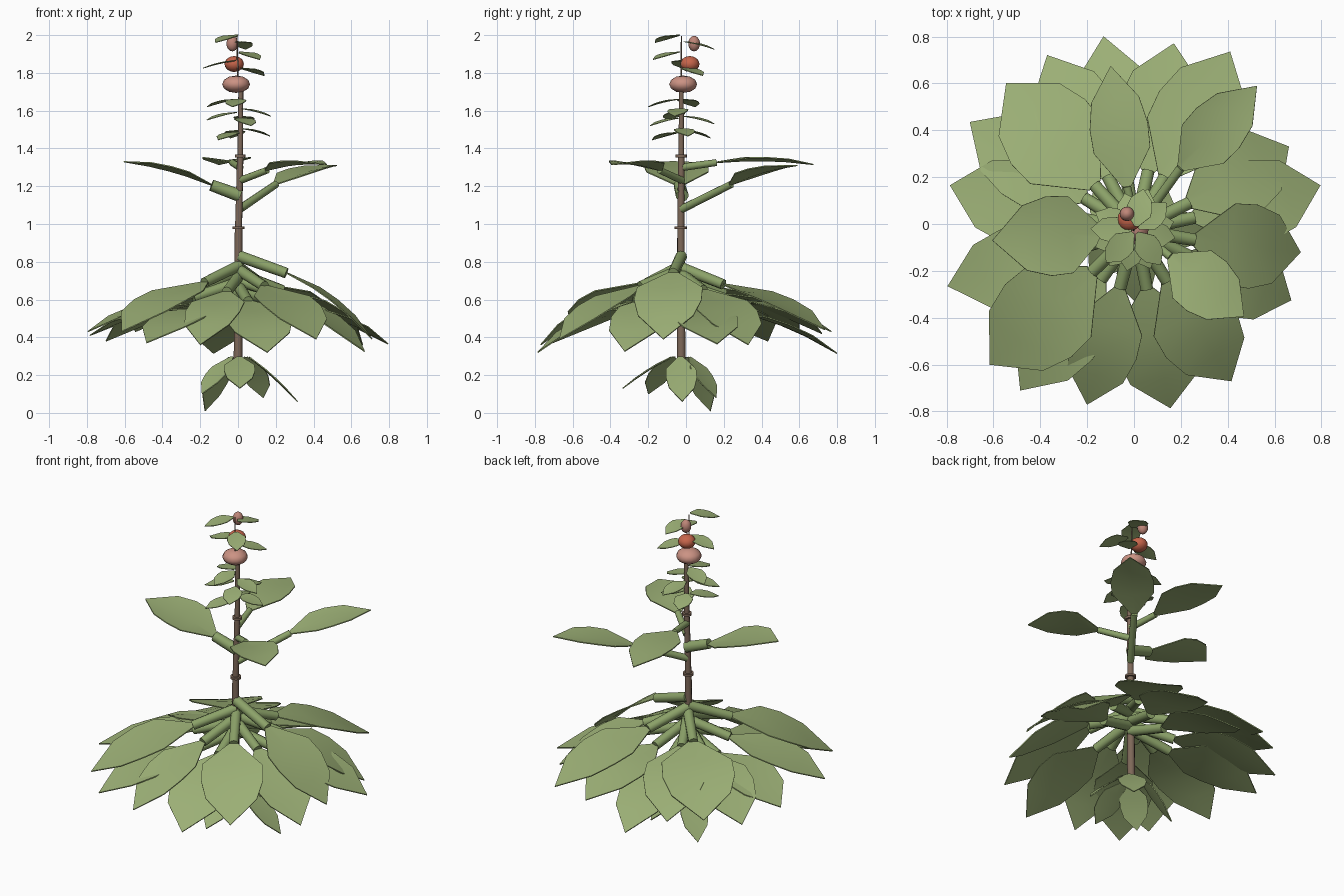
import bpy, bmesh, math
from mathutils import Vector

if "Cube" in bpy.data.objects:
    bpy.data.objects.remove(bpy.data.objects["Cube"])


def material(name, rgb):
    m = bpy.data.materials.new(name)
    m.diffuse_color = (*rgb, 1)
    m.use_nodes = True
    m.node_tree.nodes["Principled BSDF"].inputs["Base Color"].default_value = m.diffuse_color
    return m


LEAF = material("leaf green", (0.33, 0.43, 0.18))
STALK = material("stalk green", (0.26, 0.36, 0.14))
BARK = material("stem brown", (0.21, 0.14, 0.10))
PINK = material("petal pink", (0.60, 0.29, 0.23))
BUD = material("bud pink", (0.52, 0.24, 0.19))
RED = material("bloom red", (0.57, 0.13, 0.07))

AXIS = Vector((0.005, -0.025, 0))


def finish(bm, name, mat, angle=45, thick=0):
    """Make the object, give sheets a thin body, then smooth everything but sharp edges."""
    bmesh.ops.recalc_face_normals(bm, faces=bm.faces)
    me = bpy.data.meshes.new(name)
    bm.to_mesh(me)
    bm.free()
    ob = bpy.data.objects.new(name, me)
    bpy.context.collection.objects.link(ob)
    me.materials.append(mat)
    bpy.ops.object.select_all(action='DESELECT')
    ob.select_set(True)
    bpy.context.view_layer.objects.active = ob
    if thick:
        mod = ob.modifiers.new("thickness", 'SOLIDIFY')
        mod.thickness = thick
        mod.offset = 0
        bpy.ops.object.modifier_apply(modifier=mod.name)
    bpy.ops.object.shade_smooth_by_angle(angle=math.radians(angle))
    return ob


def tube(name, a, b, r1, r2, mat, sides=10):
    """Tapered cylinder between two points."""
    a, b = Vector(a), Vector(b)
    d = b - a
    bm = bmesh.new()
    bmesh.ops.create_cone(bm, cap_ends=True, segments=sides, radius1=r1, radius2=r2, depth=d.length)
    mat4 = d.to_track_quat('Z', 'Y').to_matrix().to_4x4()
    mat4.translation = (a + b) / 2
    bm.transform(mat4)
    return finish(bm, name, mat)


# Leaf outline: position along the midrib, share of the half width
OUTLINE = [(0, 0.15), (0.3, 0.97), (0.5, 1.0), (0.72, 0.82), (1, 0.0)]


def leaf(name, base, tip, half, arch, cup=0.2, thick=0.006):
    """Angular blade from base to tip, arched lengthwise, with raised side edges."""
    base, tip = Vector(base), Vector(tip)
    d = tip - base
    side = d.cross(Vector((0, 0, 1))).normalized()
    up = side.cross(d).normalized()
    bm = bmesh.new()
    rows = []
    for t, w in OUTLINE:
        mid = base + d * t + up * arch * 4 * t * (1 - t)
        if w == 0:
            rows.append([bm.verts.new(mid)] * 3)
            continue
        off = side * half * w
        rise = up * half * w * cup
        rows.append([bm.verts.new(p) for p in (mid - off + rise, mid, mid + off + rise)])
    for r, s in zip(rows, rows[1:]):
        for i in (0, 1):
            quad = [r[i], r[i + 1], s[i + 1], s[i]]
            bm.faces.new(list(dict.fromkeys(quad)))
    return finish(bm, name, LEAF, 45, thick)


def ball(name, centre, radius, height, mat, segs=16, rings=10):
    bm = bmesh.new()
    bmesh.ops.create_uvsphere(bm, u_segments=segs, v_segments=rings, radius=1)
    for v in bm.verts:
        v.co = Vector((v.co.x * radius, v.co.y * radius, v.co.z * height)) + Vector(centre)
    return finish(bm, name, mat, 60)


# Main stem in three sections, with node rings
nodes = [(0.0, -0.025, 0.27), (0.003, -0.027, 0.98), (0.012, -0.025, 1.36), (0.015, -0.025, 1.72)]
for i, (r1, r2) in enumerate([(0.023, 0.02), (0.019, 0.017), (0.015, 0.013)]):
    tube(f"stem_{i + 1}", nodes[i], nodes[i + 1], r1, r2, BARK)
for i, r in ((1, 0.033), (2, 0.03)):
    p = Vector(nodes[i])
    tube(f"node_ring_{i}", p - Vector((0, 0, 0.007)), p + Vector((0, 0, 0.007)), r, r, BARK)
tube("top_twig", (0.0, -0.025, 1.72), (-0.005, -0.025, 1.995), 0.005, 0.003, BARK, 6)

# Flower, bloom and bud stacked at the top
ball("pink_flower", (-0.01, -0.015, 1.74), 0.074, 0.046, PINK, 16, 6)
ball("red_bloom", (-0.02, 0.02, 1.847), 0.051, 0.042, RED)
ball("pink_bud", (-0.03, 0.043, 1.955), 0.031, 0.041, BUD)

# Large drooping whorl, ordered from the highest stalk to the lowest: tip and half width
WHORL = [
    (0.71, -0.12, 0.39, 0.18), (-0.615, -0.60, 0.43, 0.21), (0.41, 0.735, 0.44, 0.19),
    (0.415, -0.67, 0.39, 0.18), (-0.545, 0.60, 0.43, 0.21), (0.66, 0.33, 0.36, 0.18),
    (-0.20, -0.77, 0.36, 0.15), (-0.37, 0.72, 0.42, 0.18), (0.67, -0.325, 0.325, 0.17),
    (-0.795, -0.265, 0.43, 0.17), (0.17, 0.77, 0.43, 0.18), (0.155, -0.785, 0.32, 0.18),
    (-0.70, 0.435, 0.38, 0.18), (0.795, 0.165, 0.365, 0.18), (-0.485, -0.71, 0.37, 0.17),
    (-0.785, 0.165, 0.41, 0.18), (-0.13, 0.80, 0.315, 0.16),
]
for i, (x, y, z, half) in enumerate(WHORL):
    out = Vector((x, y, 0)).normalized()
    top = 0.79 - 0.011 * i if i else 0.83
    start = AXIS + Vector((0, 0, top))
    end = AXIS + out * 0.255 + Vector((0, 0, top - 0.09 + 0.001 * i))
    tube(f"whorl_stalk_{i + 1}", start, end, 0.031, 0.028, STALK)
    leaf(f"whorl_leaf_{i + 1}", end, (x, y, z), half, 0.032, 0.05)

# Four raised leaves on stalks: stalk start, stalk end, leaf tip, half width, stalk radius
RAISED = [
    ((0.01, -0.02, 1.15), (-0.14, -0.035, 1.205), (-0.605, -0.07, 1.33), 0.17, 0.034),
    ((0.01, -0.02, 1.08), (0.20, 0.24, 1.21), (0.525, 0.59, 1.31), 0.125, 0.022),
    ((0.01, -0.02, 1.23), (0.155, -0.14, 1.285), (0.47, -0.395, 1.315), 0.135, 0.02),
    ((0.01, -0.02, 1.30), (-0.03, 0.16, 1.325), (-0.10, 0.675, 1.315), 0.125, 0.02),
]
for i, (a, b, tip, half, r) in enumerate(RAISED):
    tube(f"raised_stalk_{i + 1}", a, b, r, r * 0.9, STALK)
    leaf(f"raised_leaf_{i + 1}", b, tip, half, 0.015, 0.13)

# Small hanging leaves at the foot
FOOT = [(0.01, -0.335, 0.13), (0.315, -0.02, 0.06), (0.135, 0.16, 0.08),
        (-0.175, 0.13, 0.01), (-0.19, -0.20, 0.10)]
for i, tip in enumerate(FOOT):
    out = Vector((tip[0], tip[1], 0)).normalized()
    base = AXIS + out * 0.055 + Vector((0, 0, 0.295))
    leaf(f"foot_leaf_{i + 1}", base, tip, 0.082, 0.006, 0.05)

# Small spiral leaves around the upper stem and the twig
UPPER = [
    (-0.12, -0.165, 1.96), (0.04, 0.15, 1.925), (0.115, -0.175, 1.87), (-0.185, -0.02, 1.825),
    (0.14, 0.09, 1.785), (-0.03, -0.20, 1.62), (-0.165, 0.05, 1.62), (0.175, -0.06, 1.57),
    (-0.165, -0.10, 1.55), (0.06, 0.15, 1.53), (0.07, -0.19, 1.52), (0.17, 0.01, 1.465),
    (-0.105, -0.18, 1.445), (-0.04, 0.13, 1.455),
]
for i, (x, y, z) in enumerate(UPPER):
    out = Vector((x, y, 0)).normalized()
    base = AXIS + out * 0.015 + Vector((0, 0, z + 0.04))
    leaf(f"upper_leaf_{i + 1}", base, (x, y, z), 0.054, 0.004, 0.08, 0.004)
